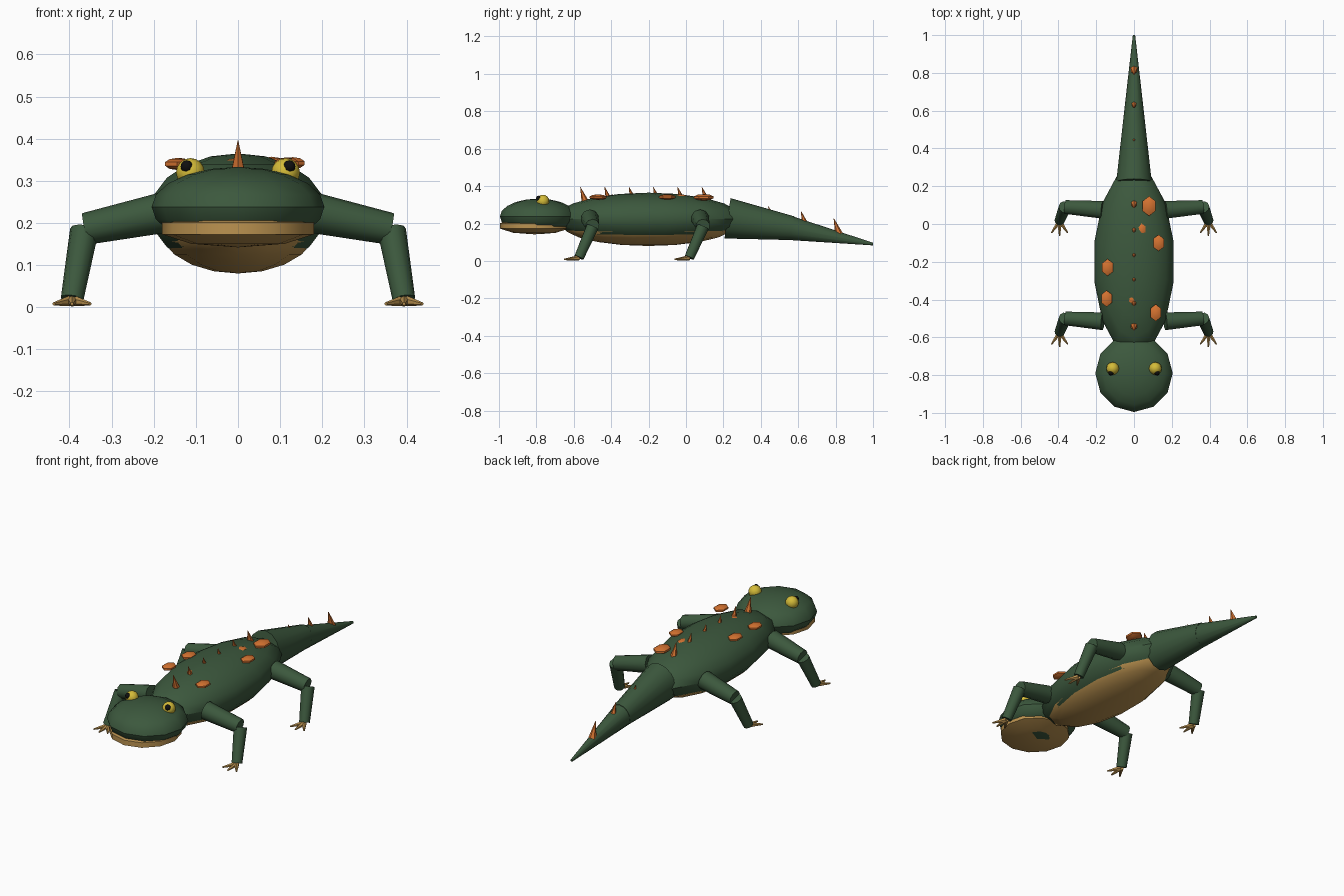
import bpy
import bmesh
import math
from mathutils import Vector, Matrix

cube = bpy.data.objects.get("Cube")
if cube:
    bpy.data.objects.remove(cube)


def material(name, rgb):
    m = bpy.data.materials.new(name)
    m.use_nodes = True
    m.diffuse_color = (*rgb, 1)
    bsdf = next(n for n in m.node_tree.nodes if n.type == "BSDF_PRINCIPLED")
    bsdf.inputs["Base Color"].default_value = (*rgb, 1)
    return m


GREEN = material("skin_green", (0.045, 0.098, 0.047))
TAN = material("belly_tan", (0.50, 0.29, 0.08))
ORANGE = material("wart_orange", (0.66, 0.17, 0.03))
YELLOW = material("eye_yellow", (0.66, 0.50, 0.04))
BLACK = material("pupil_black", (0.005, 0.005, 0.005))


def finish(bm, name, mat, angle=35):
    """Turn a bmesh into a shaded object with one colour."""
    mesh = bpy.data.meshes.new(name)
    bmesh.ops.recalc_face_normals(bm, faces=bm.faces)
    bm.to_mesh(mesh)
    bm.free()
    mesh.materials.append(mat)
    obj = bpy.data.objects.new(name, mesh)
    bpy.context.collection.objects.link(obj)
    if angle:
        bpy.ops.object.select_all(action="DESELECT")
        obj.select_set(True)
        bpy.context.view_layer.objects.active = obj
        bpy.ops.object.shade_smooth_by_angle(angle=math.radians(angle))
    return obj


def ellipsoid(name, center, radii, mat, segments=14, rings=10, angle=35):
    bm = bmesh.new()
    place = Matrix.Translation(center) @ Matrix.Diagonal((*radii, 1))
    bmesh.ops.create_uvsphere(bm, u_segments=segments, v_segments=rings,
                              radius=1, matrix=place)
    return finish(bm, name, mat, angle)


def taper(name, start, end, r1, r2, mat, sides=10, squash=1.0, angle=45):
    """Tapered limb between two points; squash narrows it along x."""
    a, b = Vector(start), Vector(end)
    turn = (b - a).to_track_quat("Z", "Y").to_matrix().to_4x4()
    place = (Matrix.Translation((a + b) / 2)
             @ Matrix.Diagonal((squash, 1, 1, 1)) @ turn)
    bm = bmesh.new()
    bmesh.ops.create_cone(bm, cap_ends=True, segments=sides, radius1=r1,
                          radius2=r2, depth=(b - a).length, matrix=place)
    return finish(bm, name, mat, angle)


# Body, belly, head and jaw
ellipsoid("body", (0, -0.2, 0.225), (0.214, 0.5, 0.14), GREEN)
ellipsoid("belly", (0, -0.2, 0.19), (0.192, 0.46, 0.11), TAN)
ellipsoid("head", (0, -0.79, 0.238), (0.205, 0.205, 0.095), GREEN, 12, 10)
ellipsoid("jaw", (0, -0.81, 0.187), (0.19, 0.195, 0.045), TAN, 12, 5)

# Two-part tail
taper("tail_base", (0, 0.222, 0.228), (0, 0.57, 0.175), 0.109, 0.064,
      GREEN, 14, 0.88)
taper("tail_tip", (0, 0.56, 0.175), (0, 1.0, 0.09), 0.064, 0.007,
      GREEN, 12, 0.88)

for side, s in (("left", 1), ("right", -1)):
    # Eyes
    ellipsoid(f"{side}_eye", (s * 0.113, -0.765, 0.32), (0.034,) * 3,
              YELLOW, 12, 8)
    ellipsoid(f"{side}_pupil", (s * 0.122, -0.787, 0.334), (0.015,) * 3,
              BLACK, 10, 6)
    # Legs with three-toed feet
    for pair, y in (("front", -0.5), ("hind", 0.09)):
        leg = f"{side}_{pair}"
        taper(leg + "_upper_leg", (s * 0.165, y - 0.015, 0.227),
              (s * 0.362, y, 0.186), 0.049, 0.038, GREEN)
        taper(leg + "_lower_leg", (s * 0.365, y, 0.182),
              (s * 0.394, y - 0.072, 0.018), 0.034, 0.027, GREEN)
        for i in (-1, 0, 1):
            taper(f"{leg}_toe_{i + 2}", (s * 0.394, y - 0.075, 0.016),
                  (s * 0.394 + i * 0.043, y - 0.152 + abs(i) * 0.015, 0.008),
                  0.014, 0.004, TAN, 6)

# Spikes along the back and tail, leaning forward
tips = [(-0.565 + 0.13 * i, 0.395) for i in range(6)]
tips += [(0.44, 0.292), (0.615, 0.265), (0.79, 0.228)]
for n, (y, z) in enumerate(tips, 1):
    taper(f"spike_{n}", (0, y + 0.028, z - 0.085), (0, y, z), 0.021, 0.001,
          ORANGE, 6)

# Warts on the back
warts = [(0.08, 0.095, 0.34, 0.041), (0.13, -0.1, 0.342, 0.034),
         (0.115, -0.47, 0.341, 0.035), (-0.14, -0.23, 0.34, 0.035),
         (-0.145, -0.395, 0.34, 0.034), (0.04, -0.03, 0.345, 0.026),
         (-0.01, -0.395, 0.342, 0.026)]
for n, (x, y, z, r) in enumerate(warts, 1):
    ellipsoid(f"wart_{n}", (x, y, z), (r, r * 1.35, r * 0.42), ORANGE, 6, 5)
